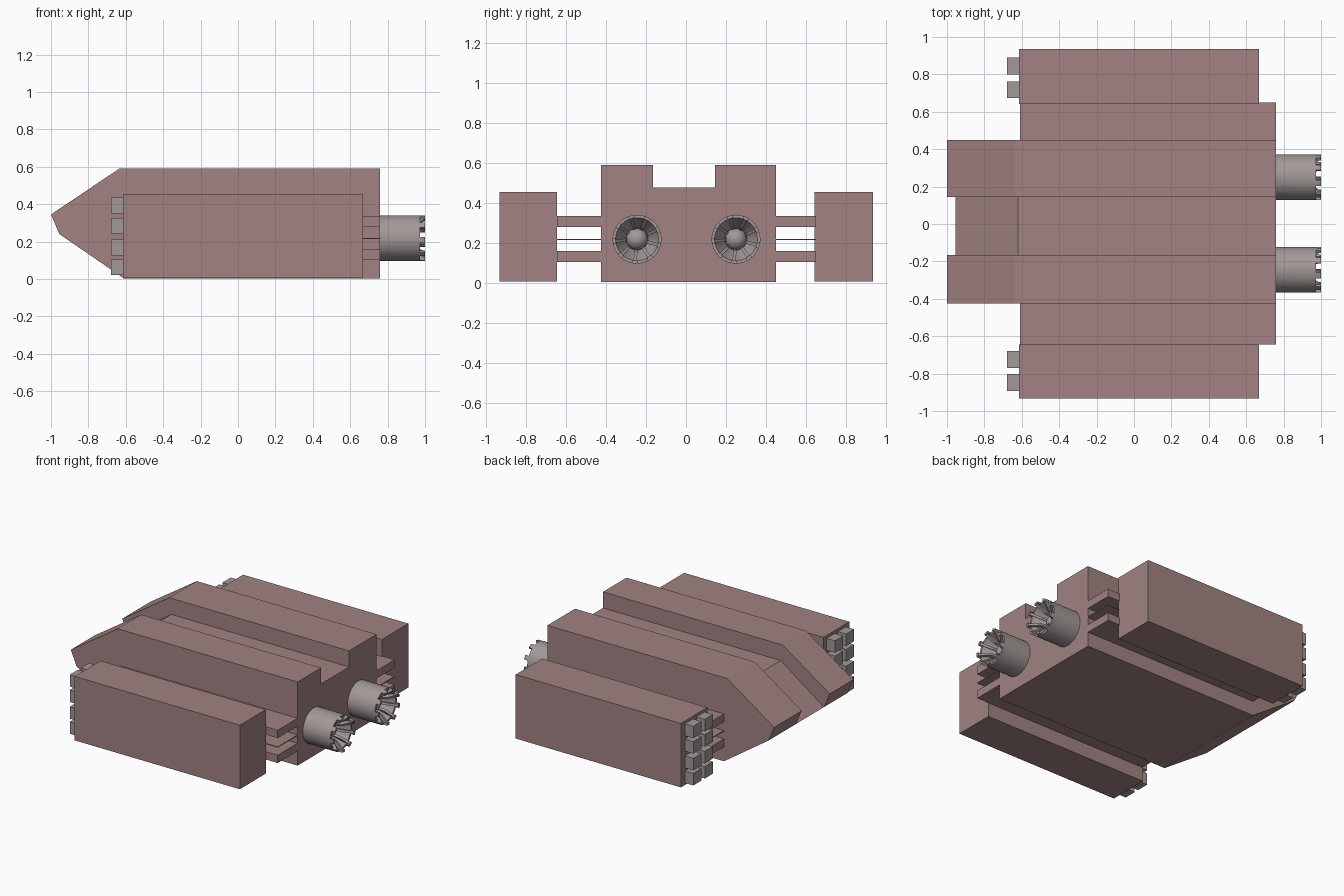
import bpy, bmesh, math
from mathutils import Matrix

cube = bpy.data.objects.get("Cube")
if cube:
    bpy.data.objects.remove(cube)


def material(name, rgb):
    m = bpy.data.materials.new(name)
    m.use_nodes = True
    m.diffuse_color = (*rgb, 1)
    m.node_tree.nodes["Principled BSDF"].inputs["Base Color"].default_value = (*rgb, 1)
    return m


HULL = material("dusty rose hull", (0.36, 0.225, 0.225))
METAL = material("warm grey metal", (0.36, 0.32, 0.31))


def finish(name, bm, mat, smooth=False):
    bmesh.ops.recalc_face_normals(bm, faces=bm.faces)
    me = bpy.data.meshes.new(name)
    bm.to_mesh(me)
    bm.free()
    me.materials.append(mat)
    ob = bpy.data.objects.new(name, me)
    bpy.context.collection.objects.link(ob)
    if smooth:
        bpy.ops.object.select_all(action="DESELECT")
        ob.select_set(True)
        bpy.context.view_layer.objects.active = ob
        bpy.ops.object.shade_smooth_by_angle(angle=math.radians(30))
    return ob


def add_box(bm, x, y, z):
    centre = [(a + b) / 2 for a, b in (x, y, z)]
    size = [b - a for a, b in (x, y, z)]
    bmesh.ops.create_cube(bm, size=1, matrix=Matrix.Translation(centre) @ Matrix.Diagonal((*size, 1)))


def box(name, x, y, z, mat):
    bm = bmesh.new()
    add_box(bm, x, y, z)
    return finish(name, bm, mat)


def add_prism(bm, profile, y0, y1):
    # Side profile (x, z) extruded along y
    face = bm.faces.new([bm.verts.new((x, y0, z)) for x, z in profile])
    new = bmesh.ops.extrude_face_region(bm, geom=[face])["geom"]
    bmesh.ops.translate(bm, vec=(0, y1 - y0, 0), verts=[v for v in new if isinstance(v, bmesh.types.BMVert)])


# Central hull: two tall wedge-nosed ridges with a lower channel between them
BELLY = [(-0.955, 0.24), (-0.61, 0.003), (0.76, 0.003)]
RIDGE = BELLY + [(0.76, 0.59), (-0.635, 0.59), (-1.0, 0.345)]
CHANNEL = BELLY + [(0.76, 0.477), (-0.62, 0.477)]
for name, profile, y0, y1 in (("right_hull_ridge", RIDGE, -0.425, -0.165),
                              ("hull_channel", CHANNEL, -0.165, 0.145),
                              ("left_hull_ridge", RIDGE, 0.145, 0.45)):
    bm = bmesh.new()
    add_prism(bm, profile, y0, y1)
    finish(name, bm, HULL)

# Horizontal struts running out through the hull to the side pods
for name, z in (("upper_strut", (0.28, 0.335)), ("middle_strut", (0.213, 0.219)), ("lower_strut", (0.105, 0.16))):
    box(name + "_right", (-0.61, 0.76), (-0.645, -0.42), z, HULL)
    box(name + "_left", (-0.61, 0.76), (0.44, 0.65), z, HULL)

# Side pods with a two by four block of launch tubes on the nose end
for side, pod_y, tube_ys in (("right", (-0.932, -0.645), (-0.848, -0.725)),
                             ("left", (0.642, 0.935), (0.718, 0.845))):
    box(side + "_pod", (-0.615, 0.667), pod_y, (0.006, 0.455), HULL)
    bm = bmesh.new()
    for y in tube_ys:
        for z in (0.062, 0.168, 0.285, 0.393):
            add_box(bm, (-0.68, -0.61), (y - 0.045, y + 0.045), (z - 0.042, z + 0.042))
    finish(side + "_launch_tubes", bm, METAL)


# Engines: notched casing, pleated funnel and a round core
TEETH, STEPS = 9, 8
RIM = 0.122


def engine(side, cy, cz):
    n = TEETH * STEPS

    def ring(bm, x, radius):
        return [bm.verts.new((x, cy - r * math.cos(a), cz + r * math.sin(a)))
                for i in range(n)
                for a in [2 * math.pi * i / n + math.radians(3)]
                for r in [radius(i) if callable(radius) else radius]]

    def bridge(bm, a, b, keep=lambda i: True):
        for i in range(n):
            if keep(i):
                j = (i + 1) % n
                bm.faces.new((a[i], a[j], b[j], b[i]))

    def tooth(i):
        return i % STEPS >= STEPS * 0.6

    # Casing tube with teeth raised from alternating spans of the rim
    bm = bmesh.new()
    base, outer = ring(bm, 0.75, RIM), ring(bm, 0.972, RIM)
    inner = ring(bm, 0.972, 0.107)
    tip_out, tip_in = ring(bm, 0.999, RIM), ring(bm, 0.999, 0.107)
    bridge(bm, base, outer)
    bridge(bm, outer, inner, lambda i: not tooth(i))
    bridge(bm, outer, tip_out, tooth)
    bridge(bm, inner, tip_in, tooth)
    bridge(bm, tip_out, tip_in, tooth)
    for i in range(n):
        if tooth(i) != tooth(i - 1):
            bm.faces.new((outer[i], tip_out[i], tip_in[i], inner[i]))
    bmesh.ops.delete(bm, geom=[v for v in bm.verts if not v.link_faces], context="VERTS")
    finish(side + "_engine_casing", bm, METAL, True)

    # Funnel narrowing inward behind the teeth
    bm = bmesh.new()
    bridge(bm, ring(bm, 0.972, 0.107), ring(bm, 0.86, 0.05))
    funnel = finish(side + "_engine_funnel", bm, METAL, True)
    funnel.data.flip_normals()

    # Tapered vanes lining the funnel, one behind each tooth
    bm = bmesh.new()
    for k in range(TEETH):
        a = 2 * math.pi * (k + 0.8) / TEETH + math.radians(3)
        start = len(bm.verts)
        add_prism(bm, [(0.86, 0.045), (0.972, 0.108), (0.997, 0.108), (0.94, 0.06)], -0.008, 0.008)
        bm.verts.ensure_lookup_table()
        turn = Matrix.Translation((0, cy, cz)) @ Matrix.Rotation(math.pi / 2 - a, 4, "X")
        bmesh.ops.transform(bm, matrix=turn, verts=bm.verts[start:])
    finish(side + "_engine_vanes", bm, METAL)

    bm = bmesh.new()
    bmesh.ops.create_uvsphere(bm, u_segments=24, v_segments=12, radius=0.055,
                              matrix=Matrix.Translation((0.87, cy, cz)))
    finish(side + "_engine_core", bm, METAL, True)


engine("right", -0.245, 0.218)
engine("left", 0.25, 0.218)
